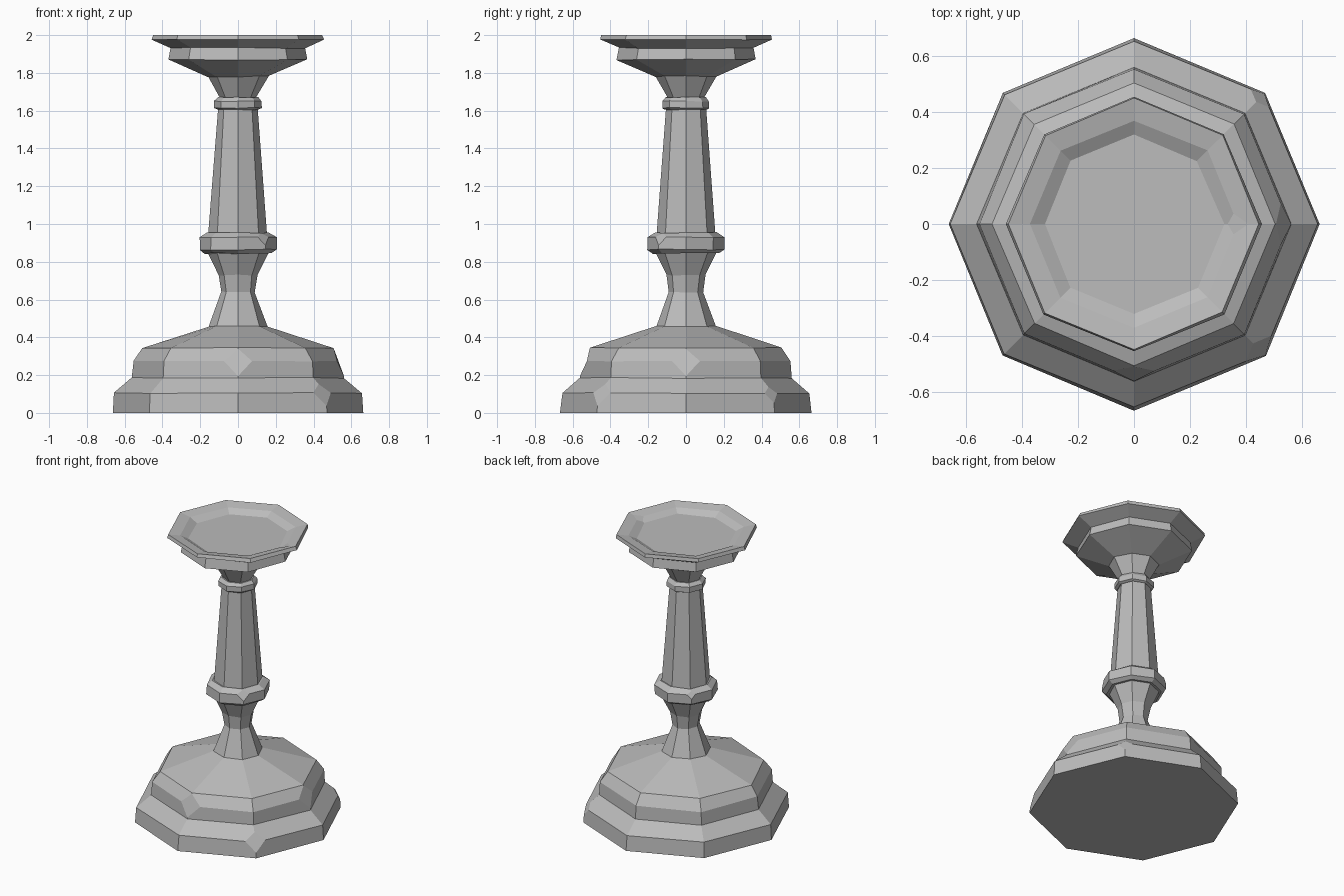
import bpy, bmesh, random
from math import cos, sin, tau
from mathutils import Vector

random.seed(4)
SIDES = 8
cube = bpy.data.objects.get("Cube")
if cube:
    bpy.data.objects.remove(cube, do_unlink=True)

stone = bpy.data.materials.new("grey stone")
stone.use_nodes = True
GREY = (0.5, 0.5, 0.5, 1)
stone.diffuse_color = GREY
stone.node_tree.nodes["Principled BSDF"].inputs["Base Color"].default_value = GREY


def turned(name, profile, chips=(), wobble=0.003):
    """Eight-sided lathe of (radius, z) rings; chips are (ring, corner, size)."""
    bm = bmesh.new()
    rings = []
    for r, z in profile:
        ring = []
        for i in range(SIDES):
            a = tau * i / SIDES
            rr = r + random.uniform(-wobble, wobble)
            zz = z + (random.uniform(-wobble, wobble) if 0 < z < 2 else 0)
            ring.append(bm.verts.new((rr * cos(a), rr * sin(a), zz)))
        rings.append(ring)
    for low, high in zip(rings, rings[1:]):
        for i in range(SIDES):
            j = (i + 1) % SIDES
            bm.faces.new((low[i], low[j], high[j], high[i]))
    bm.faces.new(rings[0][::-1])
    bm.faces.new(rings[-1])
    # Knock off corners
    targets = [(rings[k][c], size) for k, c, size in chips]
    for vert, size in targets:
        bmesh.ops.bevel(bm, geom=[vert], offset=size, segments=1,
                        affect='VERTICES', clamp_overlap=True)
    bmesh.ops.recalc_face_normals(bm, faces=bm.faces)
    mesh = bpy.data.meshes.new(name)
    bm.to_mesh(mesh)
    bm.free()
    mesh.materials.append(stone)
    obj = bpy.data.objects.new(name, mesh)
    bpy.context.collection.objects.link(obj)
    return obj


# Corners run anticlockwise from +x: 0 = +x, 2 = back, 4 = -x, 6 = front
turned("stepped_base",
       [(0.665, 0), (0.655, 0.105), (0.56, 0.185), (0.555, 0.275),
        (0.505, 0.345), (0.15, 0.46)],
       chips=[(3, 6, 0.08), (3, 0, 0.08), (1, 7, 0.07), (1, 1, 0.05)])

turned("waisted_neck",
       [(0.165, 0.44), (0.09, 0.64), (0.105, 0.73), (0.17, 0.87)])

turned("lower_collar",
       [(0.175, 0.845), (0.203, 0.865), (0.203, 0.93), (0.165, 0.955)],
       chips=[(2, 7, 0.045), (2, 3, 0.03)])

turned("tapered_shaft", [(0.157, 0.93), (0.105, 1.63)])

turned("upper_ring",
       [(0.11, 1.605), (0.125, 1.615), (0.125, 1.65), (0.105, 1.67)])

turned("cup_stem", [(0.085, 1.65), (0.165, 1.79)])

# Flared cup with a shallow sunken dish
turned("cup_and_dish",
       [(0.16, 1.78), (0.368, 1.87), (0.358, 1.932), (0.455, 1.975),
        (0.448, 2.0), (0.37, 1.985), (0.32, 1.96)],
       chips=[(5, 0, 0.04)])
